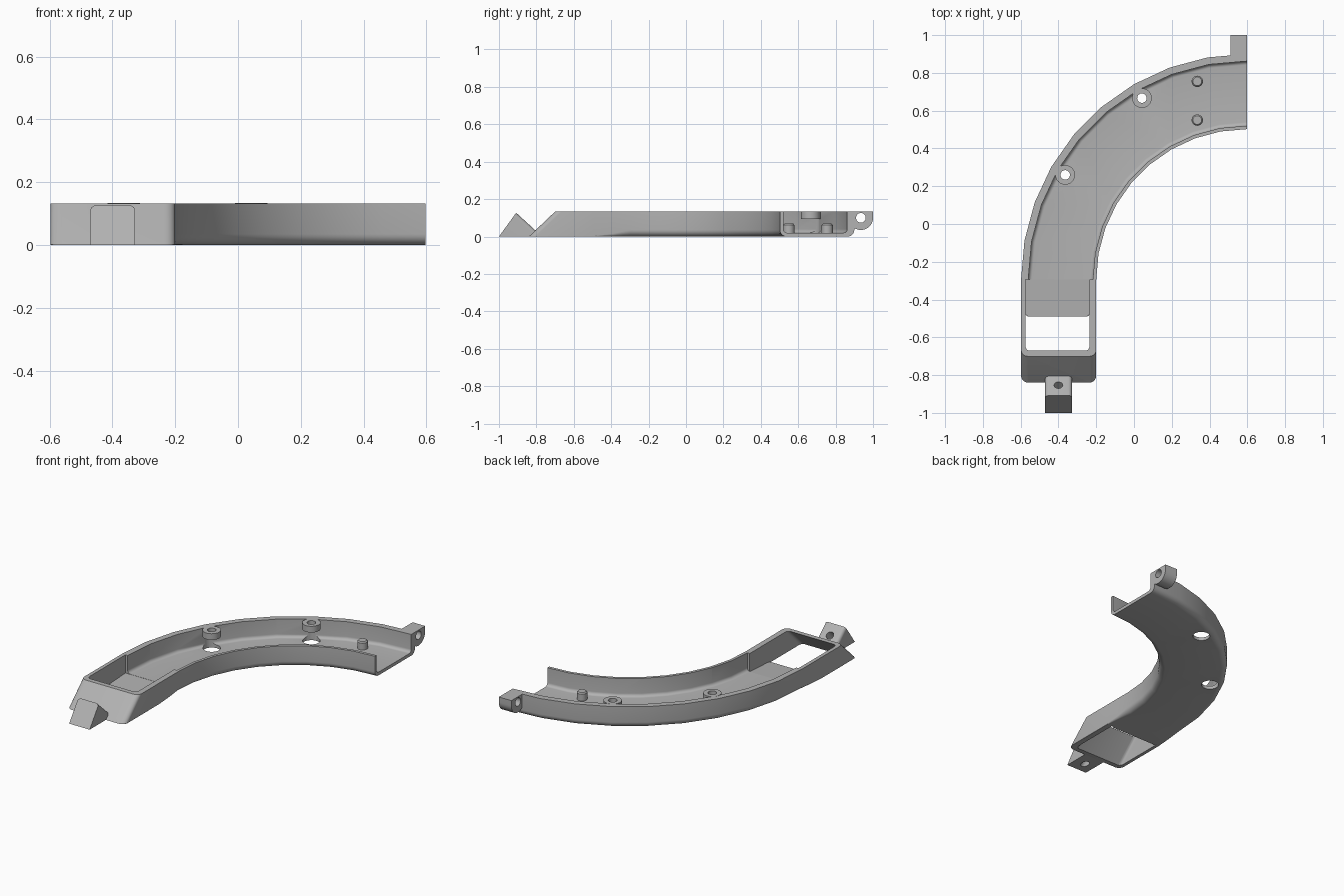
import bpy, bmesh
from math import sin, cos, pi, radians
from mathutils import Vector, Matrix

if "Cube" in bpy.data.objects:
    bpy.data.objects.remove(bpy.data.objects["Cube"])

grey = bpy.data.materials.new("plain_grey")
grey.use_nodes = True
grey.diffuse_color = (0.45, 0.45, 0.45, 1)
grey.node_tree.nodes["Principled BSDF"].inputs["Base Color"].default_value = grey.diffuse_color

CX, CY = 0.597, -0.295        # centre of the bend
R_IN, R_OUT = 0.797, 1.195    # sides of the channel
TOP = 0.133
SLOPE = 1.05                  # lean of the closed end


def to_object(name, bm):
    bmesh.ops.recalc_face_normals(bm, faces=bm.faces)
    mesh = bpy.data.meshes.new(name)
    bm.to_mesh(mesh)
    bm.free()
    mesh.materials.append(grey)
    ob = bpy.data.objects.new(name, mesh)
    bpy.context.collection.objects.link(ob)
    return ob


def section(r0, r1, bottom, top, fillet, steps=6):
    """U-shaped outline with rounded lower corners."""
    pts = [(r0, top)]
    for centre, start in ((r0 + fillet, pi), (r1 - fillet, 1.5 * pi)):
        for i in range(steps + 1):
            a = start + i * pi / 2 / steps
            pts.append((centre + fillet * cos(a), bottom + fillet + fillet * sin(a)))
    return pts + [(r1, top)]


def bend(angle):
    a = radians(angle)
    return lambda r, z: (CX + r * cos(a), CY + r * sin(a), z)


def straight(y, lean=0.0):
    return lambda r, z: (CX - r, y + lean * z, z)


def loft(name, stations):
    """Skin a list of (placement, outline) pairs and cap both ends."""
    bm = bmesh.new()
    rings = [[bm.verts.new(place(r, z)) for r, z in pts] for place, pts in stations]
    n = len(rings[0])
    for a, b in zip(rings, rings[1:]):
        for i in range(n):
            j = (i + 1) % n
            bm.faces.new((a[i], a[j], b[j], b[i]))
    bm.faces.new(rings[0])
    bm.faces.new(rings[-1])
    return to_object(name, bm)


def prism(name, outline, x0, x1, rounded=(), radius=0.02):
    """Side outline (y, z) extruded along x; rounds the listed side edges."""
    bm = bmesh.new()
    sides = [[bm.verts.new((x, y, z)) for y, z in outline] for x in (x0, x1)]
    n = len(outline)
    for s in sides:
        bm.faces.new(s)
    for i in range(n):
        j = (i + 1) % n
        bm.faces.new((sides[0][i], sides[0][j], sides[1][j], sides[1][i]))
    edges = [bm.edges.get((s[i], s[(i + 1) % n])) for s in sides for i in rounded]
    if edges:
        bmesh.ops.bevel(bm, geom=edges, offset=radius, segments=5,
                        affect='EDGES', profile=0.5)
    return to_object(name, bm)


def cylinder(name, centre, radius, depth, axis=(0, 0, 1), tip=None):
    bm = bmesh.new()
    turn = Vector((0, 0, 1)).rotation_difference(Vector(axis)).to_matrix().to_4x4()
    bmesh.ops.create_cone(bm, cap_ends=True, segments=32, radius1=radius,
                          radius2=radius if tip is None else tip, depth=depth,
                          matrix=Matrix.Translation(centre) @ turn)
    return to_object(name, bm)


def combine(ob, other, operation='DIFFERENCE'):
    mod = ob.modifiers.new(operation, 'BOOLEAN')
    mod.operation, mod.solver, mod.object = operation, 'EXACT', other
    bpy.context.view_layer.objects.active = ob
    bpy.ops.object.modifier_apply(modifier=mod.name)
    bpy.data.objects.remove(other)


# Curved channel body, with its lower corners sharpening along the straight end
body = section(R_IN, R_OUT, 0, TOP, 0.035)
stations = [(bend(a), body) for a in range(90, 181, 10)]
stations.append((straight(-0.39), section(R_IN, R_OUT, 0, TOP, 0.016)))
stations.append((straight(-0.49), section(R_IN, R_OUT, 0, TOP, 0.003)))
corner = 0.035
for i in range(6):
    a = i * pi / 10
    inset = corner * (1 - cos(a))
    stations.append((straight(-0.84 + corner * (1 - sin(a)), SLOPE),
                     section(R_IN + inset, R_OUT - inset, 0, TOP, 0.003)))
shell = loft("channel_shell", stations)

# Hollow of the bend, running out through the open end
hollow = section(0.815, 1.157, 0.02, 0.3, 0.02)
cavity = [(lambda r, z: (CX + 0.1, CY + r, z), hollow)]
cavity += [(bend(a), hollow) for a in range(90, 181, 10)]
combine(shell, loft("bend_cutter", cavity))

# Recess of the straight end with its ramp and bottom opening
low, high = -0.1, 0.3
recess = [(-0.293, high), (-0.293, 0.019), (-0.49, 0.008), (-0.49, low),
          (-0.81 + SLOPE * low, low), (-0.81 + SLOPE * high, high)]
combine(shell, prism("recess_cutter", recess, -0.575, -0.235, rounded=(2, 4)))

# Screw bosses hung from the outer wall over access holes in the floor
bosses = []
for side, angle in (("back", 120), ("front", 150)):
    x, y, _ = bend(angle)(1.11, 0)
    combine(shell, cylinder("access_cutter", (x, y, 0), 0.05, 0.19))
    boss = cylinder(side + "_screw_boss", (x, y, 0.1145), 0.052, 0.039)
    combine(boss, cylinder("screw_cutter", (x, y, 0.1), 0.025, 0.3))
    bosses.append(boss)

# Locating pins with chamfered tips
pins = []
for side, y in (("inner", 0.55), ("outer", 0.755)):
    pin = cylinder(side + "_pin", (0.335, y, 0.038), 0.03, 0.048)
    combine(pin, cylinder("pin_tip", (0.335, y, 0.065), 0.03, 0.008, tip=0.023), 'UNION')
    pins.append(pin)

# Hinge lug on the open end
ly, lz, lr = 0.935, 0.1, 0.065
outline = [(0.875, TOP), (ly + lr, TOP)]
outline += [(ly + lr * cos(a), lz + lr * sin(a))
            for a in [-i * radians(123) / 14 for i in range(15)]]
outline.append((0.875, 0.055))
lug = prism("hinge_lug", outline, 0.51, CX)
combine(lug, cylinder("lug_cutter", (0.55, ly, lz), 0.026, 0.4, axis=(1, 0, 0)))

# Fixing tab on the closed end, drilled square to its upper face
tab = prism("fixing_tab", [(-1, 0), (-0.908, 0.127), (-0.802, 0.03), (-0.825, 0)],
            -0.47, -0.328, rounded=(1,))
combine(tab, cylinder("tab_cutter", (-0.4, -0.855, 0.075), 0.023, 0.4, axis=(0, 0.68, 0.73)))

# Smooth shading with crisp edges
bpy.ops.object.select_all(action='DESELECT')
for ob in [shell, lug, tab] + bosses + pins:
    ob.select_set(True)
    bpy.context.view_layer.objects.active = ob
bpy.ops.object.shade_smooth_by_angle(angle=radians(30))
